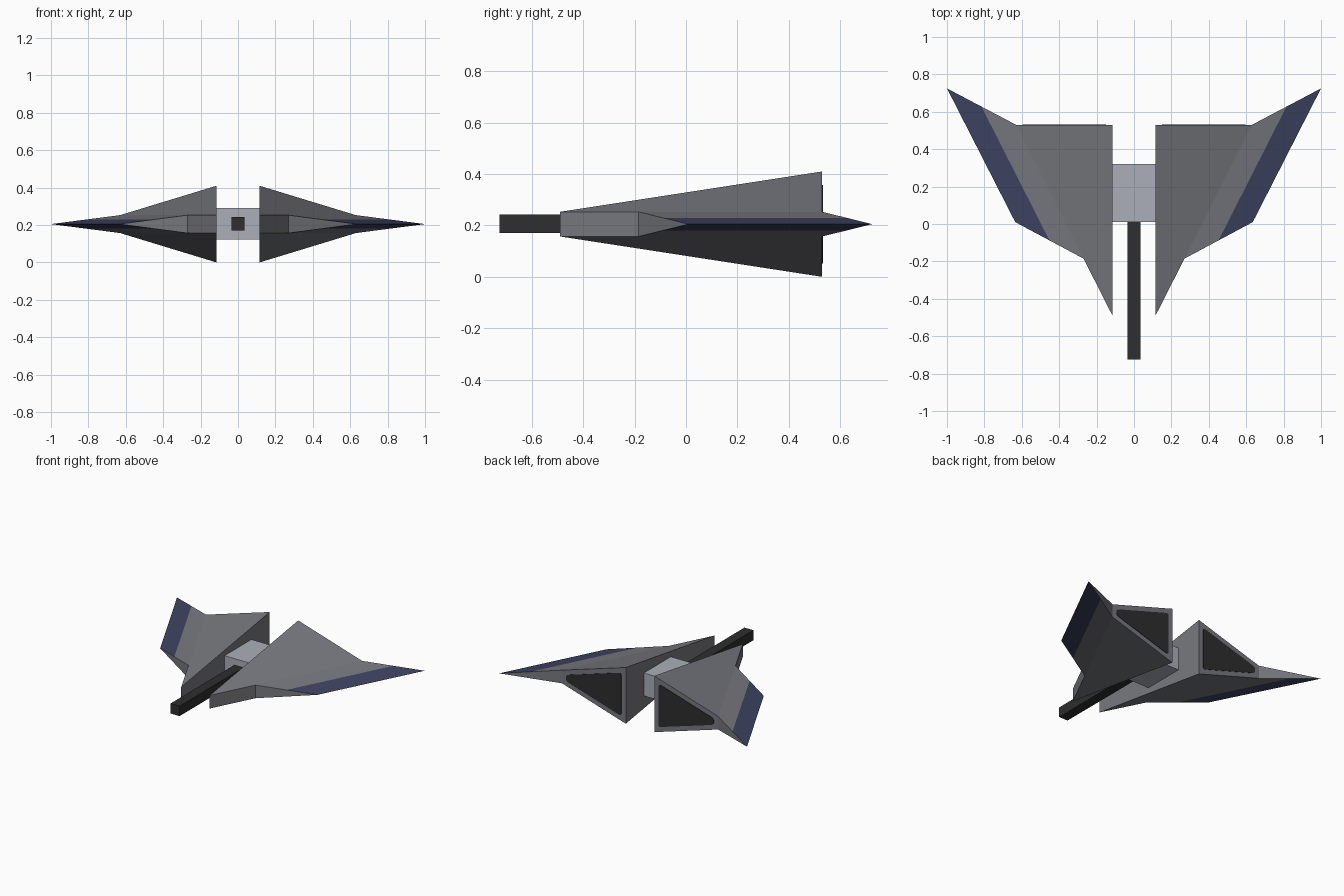
import bpy, bmesh
from mathutils import Vector

if "Cube" in bpy.data.objects:
    bpy.data.objects.remove(bpy.data.objects["Cube"])


def material(name, rgb):
    """Flat colour given as sRGB 0-255."""
    m = bpy.data.materials.new(name)
    lin = [((c / 255 + 0.055) / 1.055) ** 2.4 for c in rgb]
    m.diffuse_color = (*lin, 1)
    m.use_nodes = True
    m.node_tree.nodes["Principled BSDF"].inputs["Base Color"].default_value = m.diffuse_color
    return m


GREY = material("hull grey", (120, 121, 127))
BLUE = material("stripe blue", (62, 67, 97))
DARK = material("engine black", (46, 46, 46))
LIGHT = material("joint light grey", (172, 175, 186))
ZC = 0.205  # height of the wing plane


def finish(bm, name, mats):
    bmesh.ops.recalc_face_normals(bm, faces=bm.faces)
    me = bpy.data.meshes.new(name)
    bm.to_mesh(me)
    bm.free()
    ob = bpy.data.objects.new(name, me)
    for m in mats:
        me.materials.append(m)
    bpy.context.collection.objects.link(ob)
    return ob


def box(name, lo, hi, mat):
    bm = bmesh.new()
    bmesh.ops.create_cube(bm, size=1)
    lo, hi = Vector(lo), Vector(hi)
    for v in bm.verts:
        v.co = (lo + hi) / 2 + v.co * (hi - lo)
    return finish(bm, name, [mat])


def hull(side, s):
    """Wedge body and swept wing; the outer half of the wing is blue."""
    bm = bmesh.new()

    def vert(x, y, h):
        return bm.verts.new((s * x, y, ZC + h))

    tip_front, tip_back = vert(0.635, 0.01, 0), vert(1.0, 0.725, 0)
    rings = []
    for k in (1, -1):
        nose = vert(0.115, -0.49, 0.048 * k)
        front = vert(0.27, -0.185, 0.048 * k)
        back = vert(0.63, 0.53, 0.048 * k)
        ridge = vert(0.115, 0.53, 0.205 * k)
        mid_f = vert(0.4525, -0.0875, 0.024 * k)
        mid_b = vert(0.815, 0.6275, 0.024 * k)
        bm.faces.new((nose, front, back, ridge))
        bm.faces.new((front, mid_f, mid_b, back))
        bm.faces.new((mid_f, tip_front, tip_back, mid_b)).material_index = 1
        rings.append((nose, front, back, ridge, mid_f, mid_b))
    (n, f, b, r, mf, mb), (n2, f2, b2, r2, mf2, mb2) = rings
    for loop in ((n, f, f2, n2), (n, r, r2, n2), (r, b, b2, r2),
                 (f, mf, tip_front, mf2, f2), (b, mb, tip_back, mb2, b2)):
        bm.faces.new(loop)
    return finish(bm, side + "_wing_hull", [GREY, BLUE])


def exhaust(side, s):
    """Thin dark plate with rounded corners, inset in the rear face."""
    bm = bmesh.new()
    outline = ((0.15, 0.158), (0.597, 0.022), (0.597, -0.022), (0.15, -0.158))
    vs = [bm.verts.new((s * x, 0.527, ZC + z)) for x, z in outline]
    bm.faces.new(vs)
    bmesh.ops.bevel(bm, geom=vs, offset=0.02, segments=4, profile=0.5,
                    affect='VERTICES')
    ext = bmesh.ops.extrude_face_region(bm, geom=bm.faces[:])
    bmesh.ops.translate(bm, vec=(0, 0.006, 0),
                        verts=[e for e in ext["geom"] if isinstance(e, bmesh.types.BMVert)])
    return finish(bm, side + "_exhaust", [DARK])


for side, s in (("right", 1), ("left", -1)):
    hull(side, s)
    exhaust(side, s)

# Centre joint and gun barrel
box("centre_joint", (-0.115, 0.01, 0.123), (0.115, 0.32, 0.29), LIGHT)
box("gun_barrel", (-0.036, -0.725, 0.17), (0.036, 0.01, 0.243), DARK)
